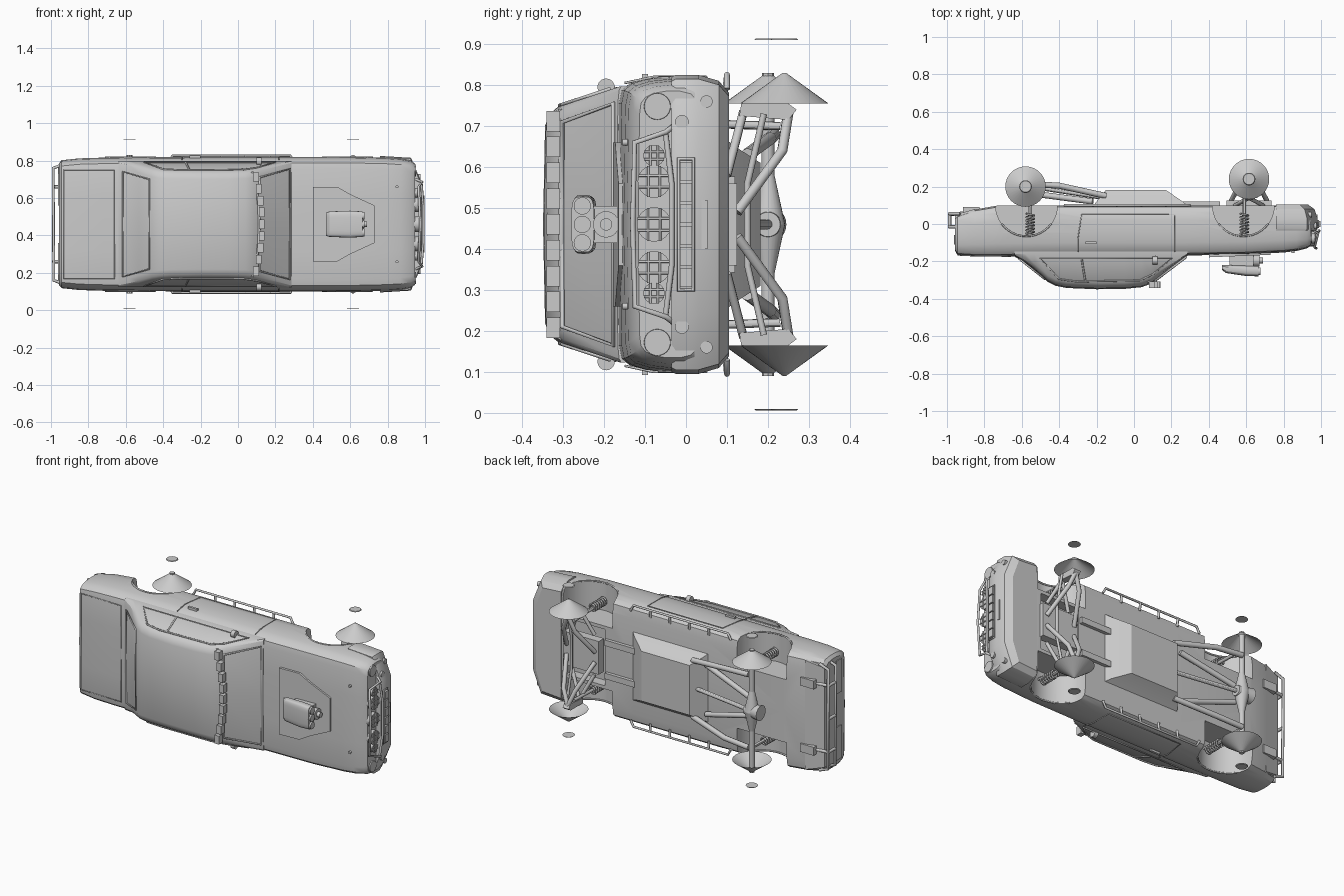
import bpy, bmesh, math
from mathutils import Matrix, Vector

if "Cube" in bpy.data.objects:
    bpy.data.objects.remove(bpy.data.objects["Cube"])

# Car is drawn upright (x forward, y sideways, z up), then laid on its side
M = Matrix.Translation((0, 0, 0.46)) @ Matrix.Rotation(math.pi / 2, 4, 'X')


def finish(name, bm):
    bmesh.ops.recalc_face_normals(bm, faces=bm.faces)
    bm.transform(M)
    me = bpy.data.meshes.new(name)
    bm.to_mesh(me)
    bm.free()
    o = bpy.data.objects.new(name, me)
    bpy.context.collection.objects.link(o)
    return o


def loft(name, rings):
    bm = bmesh.new()
    rs = [[bm.verts.new(p) for p in r] for r in rings]
    n = len(rs[0])
    for a, b in zip(rs, rs[1:]):
        for i in range(n):
            j = (i + 1) % n
            bm.faces.new((a[i], a[j], b[j], b[i]))
    bm.faces.new(rs[0])
    bm.faces.new(rs[-1])
    return finish(name, bm)


def cyl(name, a, b, r0, r1=None, n=24, caps=True):
    a, b = Vector(a), Vector(b)
    bm = bmesh.new()
    mat = Matrix.Translation((a + b) / 2) @ (b - a).to_track_quat('Z', 'Y').to_matrix().to_4x4()
    bmesh.ops.create_cone(bm, cap_ends=caps, segments=n, radius1=r0,
                          radius2=r0 if r1 is None else r1, depth=(b - a).length, matrix=mat)
    return finish(name, bm)


def box(name, c, s):
    bm = bmesh.new()
    bmesh.ops.create_cube(bm, size=1, matrix=Matrix.Translation(c) @ Matrix.Diagonal((*s, 1)))
    return finish(name, bm)


def tubes(name, paths, r, cyclic=False, both=False):
    cu = bpy.data.curves.new(name, 'CURVE')
    cu.dimensions, cu.bevel_depth, cu.bevel_resolution, cu.use_fill_caps = '3D', r, 2, True
    if both:
        paths = paths + [[(x, -y, z) for x, y, z in p] for p in paths]
    for p in paths:
        s = cu.splines.new('POLY')
        s.points.add(len(p) - 1)
        s.use_cyclic_u = cyclic
        for q, c in zip(s.points, p):
            q.co = (*(M @ Vector(c)), 1)
    o = bpy.data.objects.new(name, cu)
    bpy.context.collection.objects.link(o)


def mirror_ring(x, half):
    return [(x, w, z) for w, z in half] + [(x, -w, z) for w, z in half[-2:0:-1]]


def cut(o, cutter):
    m = o.modifiers.new('cut', 'BOOLEAN')
    m.operation, m.object, m.solver = 'DIFFERENCE', cutter, 'EXACT'
    bpy.context.view_layer.objects.active = o
    bpy.ops.object.modifier_apply(modifier=m.name)
    bpy.data.objects.remove(cutter)


# Lower body: x, half width, bottom, top
prof = [(0, 0), (.8, 0), (.93, .03), (.98, .12), (1, .3), (1, .55), (.985, .75),
        (.955, .89), (.91, .965), (.82, .99), (.4, 1), (0, 1.01)]
stations = [(-.958, .325, -.03, .14), (-.943, .342, -.045, .165), (-.85, .352, -.078, .172),
            (-.72, .356, -.1, .172), (-.2, .36, -.1, .166), (.28, .36, -.1, .166),
            (.6, .36, -.1, .16), (.8, .355, -.1, .15), (.87, .35, -.09, .142),
            (.925, .34, -.06, .128), (.945, .325, -.03, .115)]
body = loft('body', [mirror_ring(x, [(w * a, b + (t - b) * c) for a, c in prof])
                     for x, w, b, t in stations])
ARCH = (-.575, .585)
for ax in ARCH:
    for s in (1, -1):
        cut(body, cyl('cutter', (ax, s * .19, -.1), (ax, s * .5, -.1), .165, n=48))
cut(body, box('cutter', (.6, 0, -.09), (.26, .34, .1)))


# Cabin
def cabin_ring(x, zt):
    wt, r = .335 - (zt - .165) * .33, min(.03, (zt - .15) * .5)
    return mirror_ring(x, [(0, .12), (.335, .12), (.337, .16), (wt + r * .33, zt - r),
                           (wt - .007, zt - r * .35), (wt - .035, zt), (0, zt + .005)])


loft('cabin', [cabin_ring(x, z) for x, z in
               [(-.64, .168), (-.58, .205), (-.53, .243), (-.46, .305), (-.42, .325), (-.36, .337),
                (-.2, .344), (-.05, .342), (.04, .333), (.09, .315), (.12, .292), (.285, .166)]])


# Window trims and panel seams
def side(x, z):
    return (x, .337 - (z - .165) * .33, z)


tubes('windshield_trim', [[(.115, -.25, .302), (.115, .25, .302), (.278, .295, .178), (.278, -.295, .178)]], .006, True)
tubes('rear_window_trim', [[(-.475, -.24, .296), (-.475, .24, .296), (-.615, .28, .186), (-.615, -.28, .186)]], .005, True)
tubes('side_window_trim', [[side(-.5, .185), side(-.4, .295), side(-.31, .308), side(.03, .302),
                            side(.1, .27), side(.2, .185)]], .005, True, True)
tubes('window_pillar_trim', [[side(-.28, .185), side(-.26, .308)]], .005, both=True)
tubes('door_seams', [[(-.3, .345, .15), (-.3, .36, .08), (-.28, .36, -.05), (.22, .36, -.05),
                      (.22, .36, .08), (.22, .345, .15)]], .003, both=True)
tubes('trunk_seam', [[(-.93, -.29, .168), (-.66, -.29, .173), (-.66, .29, .173), (-.93, .29, .168)]], .003, True)
tubes('arch_lips', [[(ax + .165 * math.cos(t * math.pi / 20), .357, -.1 + .165 * math.sin(t * math.pi / 20))
                     for t in range(4, 17)] for ax in ARCH], .005, both=True)
for s in (1, -1):
    box('door_handle', (-.23, s * .36, .1), (.06, .014, .014))
    cyl('mirror', (.1, s * .335, .195), (.125, s * .335, .195), .021)
    tubes('mirror_stalk', [[(.11, s * .335, .19), (.13, s * .325, .15)]], .005)
    # Side step rail
    tubes('step_rail', [[(-.37, s * .33, -.1), (-.35, s * .366, -.1), (.28, s * .366, -.1), (.3, s * .33, -.1)]]
          + [[(x, s * .32, -.095), (x, s * .366, -.1)] for x in (-.22, -.09, .04, .17)], .007)

# Hood panel and intake
plan = [(.4, .2), (.53, .2), (.6, .16), (.73, .1), (.73, -.1), (.6, -.16), (.53, -.2), (.4, -.2)]
loft('hood_panel', [[(x, y, .14) for x, y in plan], [(x, y, .178 - .04 * (x - .4)) for x, y in plan]])
box('blower', (.575, 0, .19), (.13, .09, .07))
cyl('blower_pulley', (.62, 0, .195), (.67, 0, .195), .032)
cyl('pulley_hub', (.66, 0, .195), (.69, 0, .195), .015)
loft('intake_scoop', [[(x, w * math.copysign(abs(math.cos(a)) ** .5, math.cos(a)),
                        c + h * math.copysign(abs(math.sin(a)) ** .5, math.sin(a)))
                       for a in [math.tau * k / 24 for k in range(24)]]
                      for x, w, h, c in [(.47, .062, .012, .232), (.49, .068, .022, .24),
                                         (.6, .072, .028, .25), (.665, .068, .028, .252)]])
for w in (-.045, 0, .045):
    cyl('intake_throat', (.64, w, .253), (.675, w, .253), .021)

# Roof light bar
for k in range(9):
    w = (k - 4) * .063
    box('roof_lamp', (.128 - .5 * w * w, w, .324), (.03, .05, .034))
tubes('roof_bar', [[(.115 - .5 * w * w, w, .304) for w in (-.28, -.2, -.1, 0, .1, .2, .28)]], .008)

# Front bumper
bp = [(.76, .365), (.925, .355), (.982, .22), (.982, -.22), (.925, -.355), (.76, -.365)]


def bring(z, k, dx):
    return [(.76 + (x - .76) * dx, y * k, z) for x, y in bp]


loft('front_bumper', [bring(.035, .985, .98), bring(.025, 1, 1), bring(-.03, 1, 1),
                      bring(-.08, .96, .92), bring(-.105, .88, .76)])
tubes('bull_bar', [[(.95, -.24, .03), (.985, -.225, .05), (.965, -.2, .125), (.975, 0, .13), (.965, .2, .125),
                    (.985, .225, .05), (.95, .24, .03)],
                   [(.98, -.225, .05), (.99, -.1, .035), (.99, .1, .035), (.98, .225, .05)]], .007)
for k in range(6):
    box('bumper_lamp', (.985, (k - 2.5) * .052, 0), (.022, .045, .03))
tubes('bumper_lamp_frame', [[(.985, -.16, -.018), (.985, .16, -.018), (.985, .16, .018), (.985, -.16, .018)]], .005, True)
box('bumper_slot', (.965, 0, -.045), (.03, .12, .014))
for w, r in ((0, .042), (.105, .04), (-.105, .04), (.168, .026), (-.168, .026)):
    cyl('spot_lamp', (.93, w, .078), (.968, w, .078), r)
    tubes('lamp_guard', [[(.971, w - r * .95, .078 + d), (.971, w + r * .95, .078 + d)] for d in (-r * .35, r * .35)]
          + [[(.971, w + d, .078 - r * .95), (.971, w + d, .078 + r * .95)] for d in (-r * .35, r * .35)], .003)
for s in (1, -1):
    cyl('headlight', (.91, s * .288, .07), (.952, s * .288, .07), .036, .032)
    cyl('tow_point', (.92, s * .25, .01), (.975, s * .25, .01), .017)
    cyl('fog_lamp', (.88, s * .3, -.05), (.95, s * .3, -.05), .015)
    cyl('hood_pin', (.85, s * .2, .14), (.85, s * .2, .155), .008)

# Rear bumper and tail
loft('rear_valance', [[(-.958, w, z) for w, z in ((-.31, .02), (.31, .02), (.3, -.05), (-.3, -.05))],
                      [(-.85, w, z) for w, z in ((-.34, .02), (.34, .02), (.33, -.08), (-.33, -.08))]])
tubes('rear_bars', [[(-.93, -.32, z), (-.985, -.3, z), (-.988, .3, z), (-.93, .32, z)] for z in (.015, -.055)]
      + [[(-.986, w, .01), (-.986, w, -.055)] for w in (-.2, 0, .2)]
      + [[(-.986, w, -.05), (-.9, w, -.06)] for w in (-.2, .2)], .009)
for s in (1, -1):
    box('tail_lamp', (-.953, s * .2, .085), (.02, .2, .05))
    box('rear_bracket', (-.87, s * .2, -.075), (.09, .05, .03))

# Underbody tray
loft('underbody_tray', [[(x, w, z) for x, w in ((a, -h), (b, -h), (b, h), (a, h))]
                        for a, b, h, z in ((-.22, .29, .21, -.095), (-.2, .26, .19, -.12), (-.15, .17, .15, -.182))])
for w in (-.1, .1):
    box('chassis_rail', (.36, w, -.105), (.2, .035, .03))

# Wheel cones, hubs and loose outer discs
for s in (1, -1):
    for x, z in ((-.58, -.2), (.615, -.24)):
        cyl('wheel_cone', (x, s * .295, z), (x, s * .37, z), .108, .004, 32, False)
        cyl('hub_disc', (x, s * .45, z), (x, s * .454, z), .034, .03, 24)
    cyl('axle_hub', (-.58, s * .34, -.2), (-.58, s * .37, -.2), .015, n=8)
    # Coil springs and dampers
    for x, zl in ((-.555, -.2), (.59, -.23)):
        tubes('coil_spring', [[(x + .022 * math.cos(t * .5), s * .25 + .022 * math.sin(t * .5), .06 - .0014 * t)
                               for t in range(84)]], .005)
        cyl('damper', (x, s * .25, .06), (x, s * .24, zl), .01, n=12)
    # Front knuckle plates
    loft('knuckle', [[(x, s * w, z) for w, z in ((.265, -.13), (.295, -.135), (.295, -.25), (.28, -.27), (.255, -.25))]
                     for x in (.595, .635)])

# Rear axle and links
cyl('rear_axle', (-.58, -.36, -.2), (-.58, .36, -.2), .016, n=16)
cyl('differential', (-.64, 0, -.2), (-.54, 0, -.2), .045, .03)
cyl('differential_case', (-.58, -.12, -.2), (-.58, 0, -.2), .016, .042)
cyl('differential_case', (-.58, 0, -.2), (-.58, .12, -.2), .042, .016)
cyl('drive_shaft', (-.55, 0, -.2), (-.16, 0, -.14), .012, n=12)
tubes('trailing_links', [[(-.57, .22, -.215), (-.4, .21, -.205), (-.15, .17, -.15)],
                         [(-.56, .05, -.165), (-.22, .15, -.12)]], .016, both=True)
# Front control arms and tie rod
tubes('lower_control_arms', [[(x, .03, -.125), (x * .4 + .615 * .6, .18, -.235), (.615, .275, -.25)]
                             for x in (.52, .71)], .013, both=True)
tubes('upper_control_arms', [[(x, .12, -.1), (.615, .275, -.14)] for x in (.54, .69)], .011, both=True)
tubes('tie_rod', [[(.66, -.27, -.19), (.66, -.1, -.15), (.66, .1, -.15), (.66, .27, -.19)]], .008)
box('front_crossmember', (.615, 0, -.1), (.24, .2, .05))

# Smooth shading with sharp edges kept
bpy.ops.object.select_all(action='DESELECT')
for o in bpy.data.objects:
    if o.type == 'MESH':
        o.select_set(True)
        bpy.context.view_layer.objects.active = o
bpy.ops.object.shade_smooth_by_angle(angle=math.radians(30))
